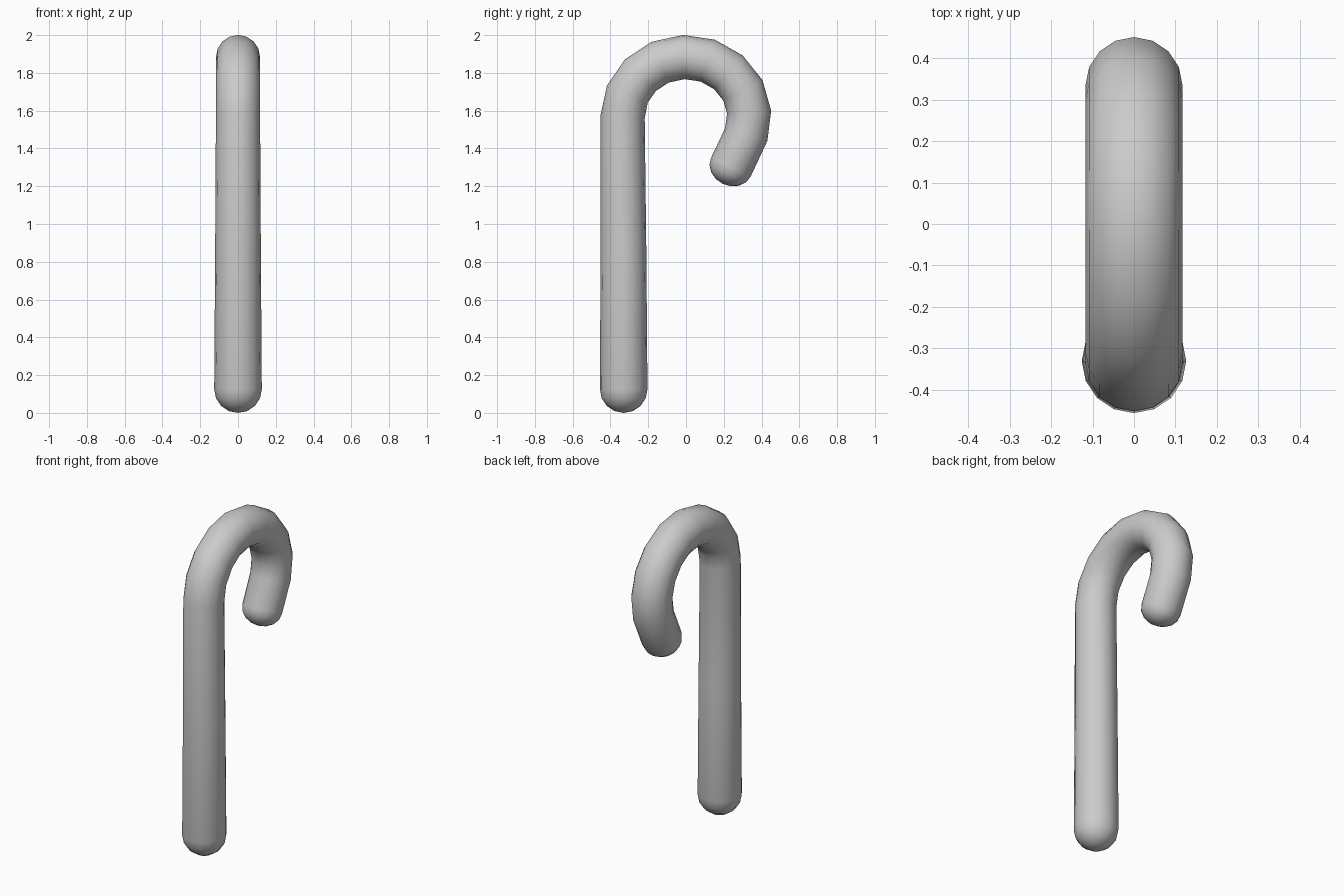
import bpy, bmesh
from math import sin, cos, pi, radians
from mathutils import Vector

if "Cube" in bpy.data.objects:
    bpy.data.objects.remove(bpy.data.objects["Cube"])

SIDES = 16

# Centre line in the y-z plane: stem, elliptical crook, straight tip
path = [(Vector((0, -0.33, 0.125)), 0.126), (Vector((0, -0.331, 0.85)), 0.121)]
for i in range(10):
    a = radians(180 - i * 198 / 9)
    path.append((Vector((0, 0.335 * cos(a), 1.57 + 0.314 * sin(a))), 0.117))
path.append((Vector((0, 0.237, 1.3)), 0.116))

# Each section: centre, direction, radius
sections = []
for i, (p, r) in enumerate(path):
    before = (p - path[i - 1][0]).normalized() if i else Vector((0, 0, 0))
    after = (path[i + 1][0] - p).normalized() if i < len(path) - 1 else Vector((0, 0, 0))
    sections.append((p, (before + after).normalized(), r))


def cap(section, sign, depth):
    """Shrinking sections for a rounded end, plus its pole."""
    p, t, r = section
    rings = [(p + t * sign * depth * sin(k * pi / 8), t, r * cos(k * pi / 8)) for k in (1, 2, 3)]
    return rings, p + t * sign * depth


start, start_pole = cap(sections[0], -1, 0.125)
end, end_pole = cap(sections[-1], 1, 0.097)
sections = start[::-1] + sections + end

# Skin the sections into one tube
bm = bmesh.new()
rings = []
for p, t, r in sections:
    side = Vector((1, 0, 0))
    up = t.cross(side)
    rings.append([bm.verts.new(p + (side * cos(2 * pi * k / SIDES) + up * sin(2 * pi * k / SIDES)) * r)
                  for k in range(SIDES)])
for a, b in zip(rings, rings[1:]):
    for k in range(SIDES):
        n = (k + 1) % SIDES
        bm.faces.new((a[k], a[n], b[n], b[k]))
for ring, pole in ((rings[0], start_pole), (rings[-1], end_pole)):
    v = bm.verts.new(pole)
    for k in range(SIDES):
        bm.faces.new((ring[k], ring[(k + 1) % SIDES], v))
bmesh.ops.recalc_face_normals(bm, faces=bm.faces)
for f in bm.faces:
    f.smooth = True

mesh = bpy.data.meshes.new("hooked_cane")
bm.to_mesh(mesh)
bm.free()
bpy.context.collection.objects.link(bpy.data.objects.new("hooked_cane", mesh))
